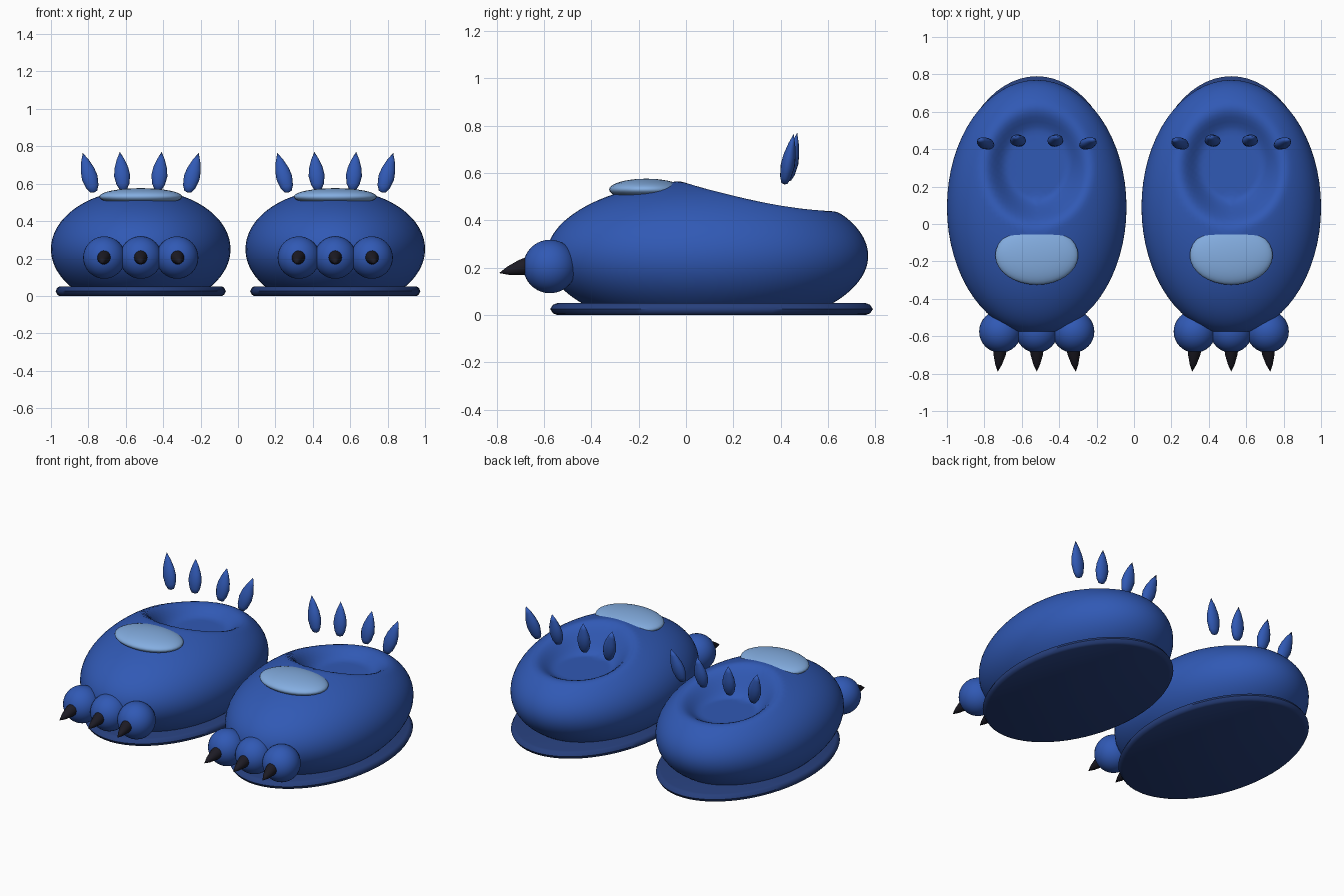
import bpy, bmesh, math
from mathutils import Vector, Matrix

if "Cube" in bpy.data.objects:
    bpy.data.objects.remove(bpy.data.objects["Cube"])


def material(name, rgb):
    m = bpy.data.materials.new(name)
    m.diffuse_color = (*rgb, 1)
    m.use_nodes = True
    m.node_tree.nodes["Principled BSDF"].inputs["Base Color"].default_value = m.diffuse_color
    return m


BLUE = material("plush_blue", (0.030, 0.100, 0.46))
NAVY = material("sole_navy", (0.020, 0.050, 0.20))
PALE = material("pale_blue", (0.23, 0.42, 0.75))
BLACK = material("claw_black", (0.012, 0.011, 0.018))


def finish(bm, name, mat, angle=50):
    bmesh.ops.recalc_face_normals(bm, faces=bm.faces)
    mesh = bpy.data.meshes.new(name)
    bm.to_mesh(mesh)
    bm.free()
    mesh.materials.append(mat)
    obj = bpy.data.objects.new(name, mesh)
    bpy.context.collection.objects.link(obj)
    bpy.ops.object.select_all(action='DESELECT')
    obj.select_set(True)
    bpy.context.view_layer.objects.active = obj
    bpy.ops.object.shade_smooth_by_angle(angle=math.radians(angle))
    return obj


def ellipsoid(center, radii, u=32, v=20):
    bm = bmesh.new()
    m = Matrix.Translation(center) @ Matrix.Diagonal((*radii, 1))
    bmesh.ops.create_uvsphere(bm, u_segments=u, v_segments=v, radius=1, matrix=m)
    return bm


def lathe(profile, steps, matrix):
    """Spin (radius, height) points around z, then place with the matrix."""
    bm = bmesh.new()
    verts = [bm.verts.new((r, 0, h)) for r, h in profile]
    edges = [bm.edges.new(p) for p in zip(verts, verts[1:])]
    bmesh.ops.spin(bm, geom=verts + edges, cent=(0, 0, 0), axis=(0, 0, 1),
                   angle=math.tau, steps=steps)
    bmesh.ops.remove_doubles(bm, verts=bm.verts, dist=1e-5)
    bmesh.ops.transform(bm, matrix=matrix, verts=bm.verts)
    return bm


def aim(start, end, flat=1.0):
    """Matrix taking a unit-high lathe from start to end, thinned along y."""
    s, d = Vector(start), Vector(end) - Vector(start)
    rot = Vector((0, 0, 1)).rotation_difference(d).to_matrix().to_4x4()
    return Matrix.Translation(s) @ rot @ Matrix.Diagonal((1, flat, d.length, 1))


SPIKE = [(0, 0), (0.02, 0.03), (0.034, 0.15), (0.043, 0.38),
         (0.037, 0.58), (0.021, 0.8), (0, 1)]
CLAW = [(0, 0), (0.038, 0), (0.033, 0.3), (0.018, 0.7), (0, 1)]
SOLE = [(0, 0), (0.435, 0), (0.447, 0.007), (0.455, 0.025),
        (0.447, 0.043), (0.435, 0.05), (0, 0.05)]

for side, cx in (("left", -0.52), ("right", 0.52)):
    # Slipper body with flat base and a soft foot hollow
    bm = ellipsoid((cx, 0.09, 0.25), (0.48, 0.68, 0.32), 64, 64)
    for v in bm.verts:
        r = math.hypot((v.co.x - cx) / 0.31, (v.co.y - 0.32) / 0.35)
        if v.co.z > 0.3 and r < 1:
            t = min(1, (1 - r) / 0.5)
            w = t * t * (3 - 2 * t)
            v.co.z += (0.39 - v.co.z) * w
        v.co.z = max(v.co.z, 0.03)
    finish(bm, side + "_body", BLUE)

    # Oval sole
    finish(lathe(SOLE, 64, Matrix.Translation((cx, 0.108, 0))
                 @ Matrix.Diagonal((1, 0.682 / 0.455, 1, 1))), side + "_sole", NAVY)

    # Pale patch on the instep
    finish(ellipsoid((cx, -0.168, 0.53), (0.222, 0.157, 0.046)), side + "_patch", PALE)

    # Toes and claws
    for i, dx in enumerate((-0.195, 0, 0.195)):
        x = cx + dx
        finish(ellipsoid((x, -0.575, 0.205), (0.113, 0.113, 0.113)),
               f"{side}_toe_{i + 1}", BLUE)
        finish(lathe(CLAW, 16, aim((x, -0.66, 0.21), (x + dx * 0.07, -0.79, 0.177))),
               f"{side}_claw_{i + 1}", BLACK, 40)

    # Floating ankle spikes
    for i, (s, low, high, y) in enumerate(((-1, 0.25, 0.31, 0.415), (-1, 0.092, 0.112, 0.43),
                                           (1, 0.092, 0.112, 0.43), (1, 0.25, 0.31, 0.415))):
        inner = low < 0.2
        finish(lathe(SPIKE, 16, aim((cx + s * low, y, 0.565 if inner else 0.552),
                                    (cx + s * high, y + 0.04, 0.77 if inner else 0.765), 0.7)),
               f"{side}_spike_{i + 1}", BLUE, 60)
